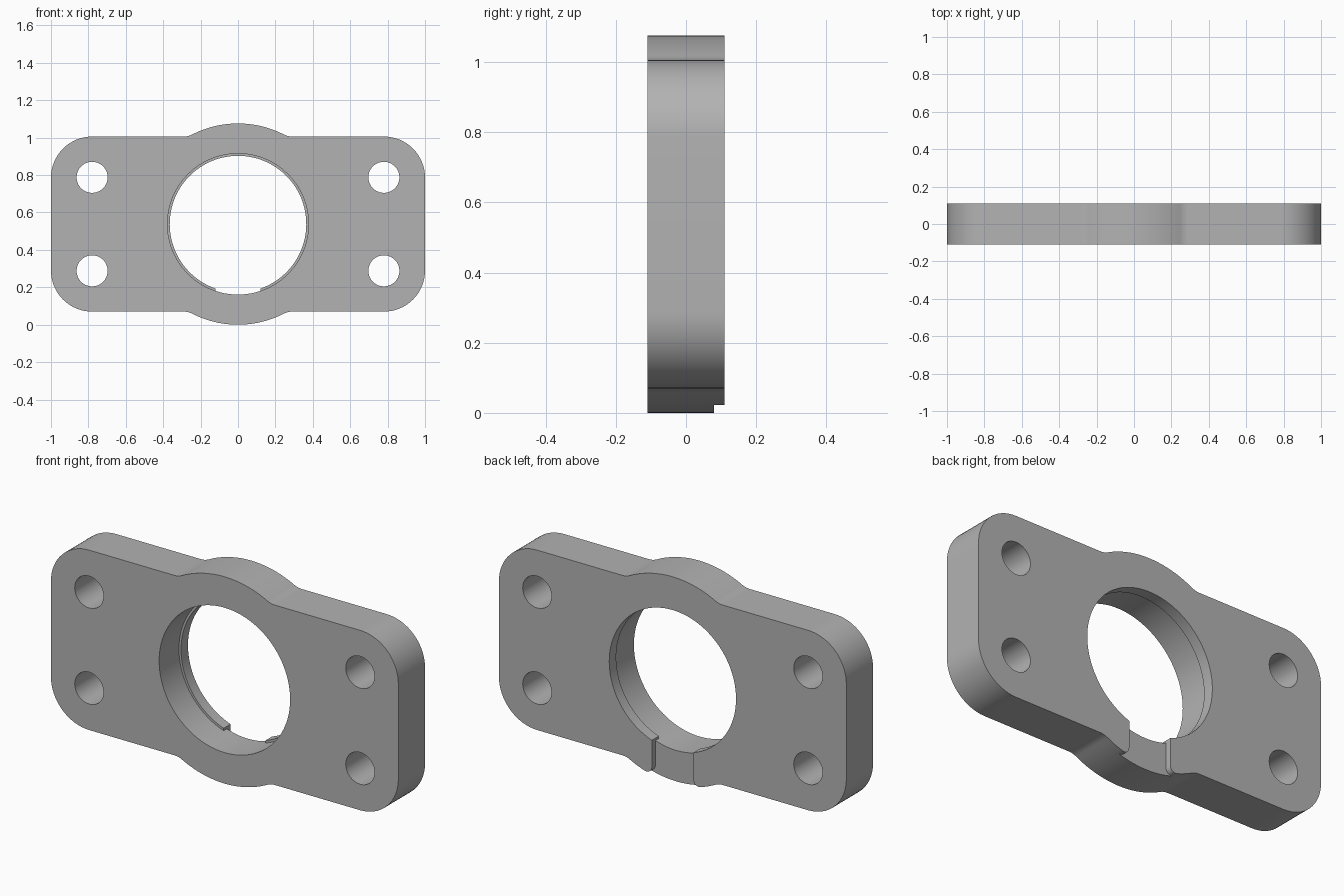
import bpy
import bmesh
from math import sin, cos, asin, atan2, pi, sqrt, radians

cube = bpy.data.objects.get("Cube")
if cube:
    bpy.data.objects.remove(cube, do_unlink=True)

MID = 0.538      # height of the bore axis
HALF = 0.11      # half thickness
BOSS = 0.538     # boss radius
FLAT = 0.468     # half height of the flange
CORNER = 0.22
BORE = 0.377
LIP = 0.365
SLOT = 0.12      # half width of the slot

metal = bpy.data.materials.new("plain grey")
metal.use_nodes = True
grey = (0.45, 0.45, 0.45, 1)
metal.diffuse_color = grey
metal.node_tree.nodes["Principled BSDF"].inputs["Base Color"].default_value = grey


def arc(cx, cz, r, a0, a1, n):
    """Points on an arc, measured from the bore axis."""
    steps = [a0 + (a1 - a0) * i / n for i in range(n + 1)]
    return [(cx + r * cos(a), cz + r * sin(a)) for a in steps]


def circle(cx, cz, r, n):
    return arc(cx, cz, r, 0, 2 * pi, n)[:-1]


def prism(name, points, y0, y1):
    """Extrude an outline in x and z along y."""
    bm = bmesh.new()
    face = bm.faces.new([bm.verts.new((x, y0, z + MID)) for x, z in points])
    new = bmesh.ops.extrude_face_region(bm, geom=[face])["geom"]
    moved = [v for v in new if isinstance(v, bmesh.types.BMVert)]
    bmesh.ops.translate(bm, verts=moved, vec=(0, y1 - y0, 0))
    bmesh.ops.recalc_face_normals(bm, faces=bm.faces)
    mesh = bpy.data.meshes.new(name)
    bm.to_mesh(mesh)
    bm.free()
    mesh.materials.append(metal)
    obj = bpy.data.objects.new(name, mesh)
    bpy.context.collection.objects.link(obj)
    return obj


def combine(target, tool, operation):
    """Apply a boolean and drop the helper."""
    mod = target.modifiers.new(tool.name, "BOOLEAN")
    mod.operation = operation
    mod.solver = "EXACT"
    mod.object = tool
    bpy.context.view_layer.objects.active = target
    bpy.ops.object.modifier_apply(modifier=mod.name)
    bpy.data.objects.remove(tool, do_unlink=True)


# Flange outline: one quarter, then mirrored round
blend = 0.1
bx = sqrt((BOSS + blend) ** 2 - (FLAT + blend) ** 2)
touch = atan2(FLAT + blend, bx)
quarter = arc(1 - CORNER, FLAT - CORNER, CORNER, 0, pi / 2, 16)
quarter += arc(bx, FLAT + blend, blend, -pi / 2, touch - pi, 8)
quarter += arc(0, 0, BOSS, touch, pi / 2, 16)[1:]
upper = quarter + [(-x, z) for x, z in quarter[-2::-1]]
outline = upper + [(x, -z) for x, z in upper[::-1]]
flange = prism("flange_plate", outline, -HALF, HALF)

# Central bore and four bolt holes
combine(flange, prism("bore_cutter", circle(0, 0, BORE, 96), -1, 1), "DIFFERENCE")
for sx in (-1, 1):
    for sz in (-1, 1):
        hole = prism("bolt_hole_cutter", circle(sx * 0.78, sz * 0.25, 0.083, 40), -1, 1)
        combine(flange, hole, "DIFFERENCE")

# Retaining lip at the back of the bore, open at the bottom
embed = BORE + 0.012
a_in, a_out = asin(SLOT / LIP), asin(SLOT / embed)
ring = arc(0, 0, LIP, a_in - pi / 2, 1.5 * pi - a_in, 96)
ring += arc(0, 0, embed, 1.5 * pi - a_out, a_out - pi / 2, 96)
combine(flange, prism("retaining_lip", ring, 0.053, HALF), "UNION")

# Slot across the back face, with rounded outer corners
r = 0.03
cx = SLOT + r
cz = -sqrt((BOSS - r) ** 2 - cx ** 2)
side = [(SLOT, -0.2)] + arc(cx, cz, r, pi, 2 * pi + atan2(cz, cx), 8) + [(cx + r, -0.7)]
slot = side + [(-x, z) for x, z in side[::-1]]
combine(flange, prism("slot_cutter", slot, 0.08, 1), "DIFFERENCE")

# Smooth the curved walls, keep the edges sharp
bpy.ops.object.select_all(action="DESELECT")
flange.select_set(True)
bpy.context.view_layer.objects.active = flange
bpy.ops.object.shade_smooth_by_angle(angle=radians(30))
